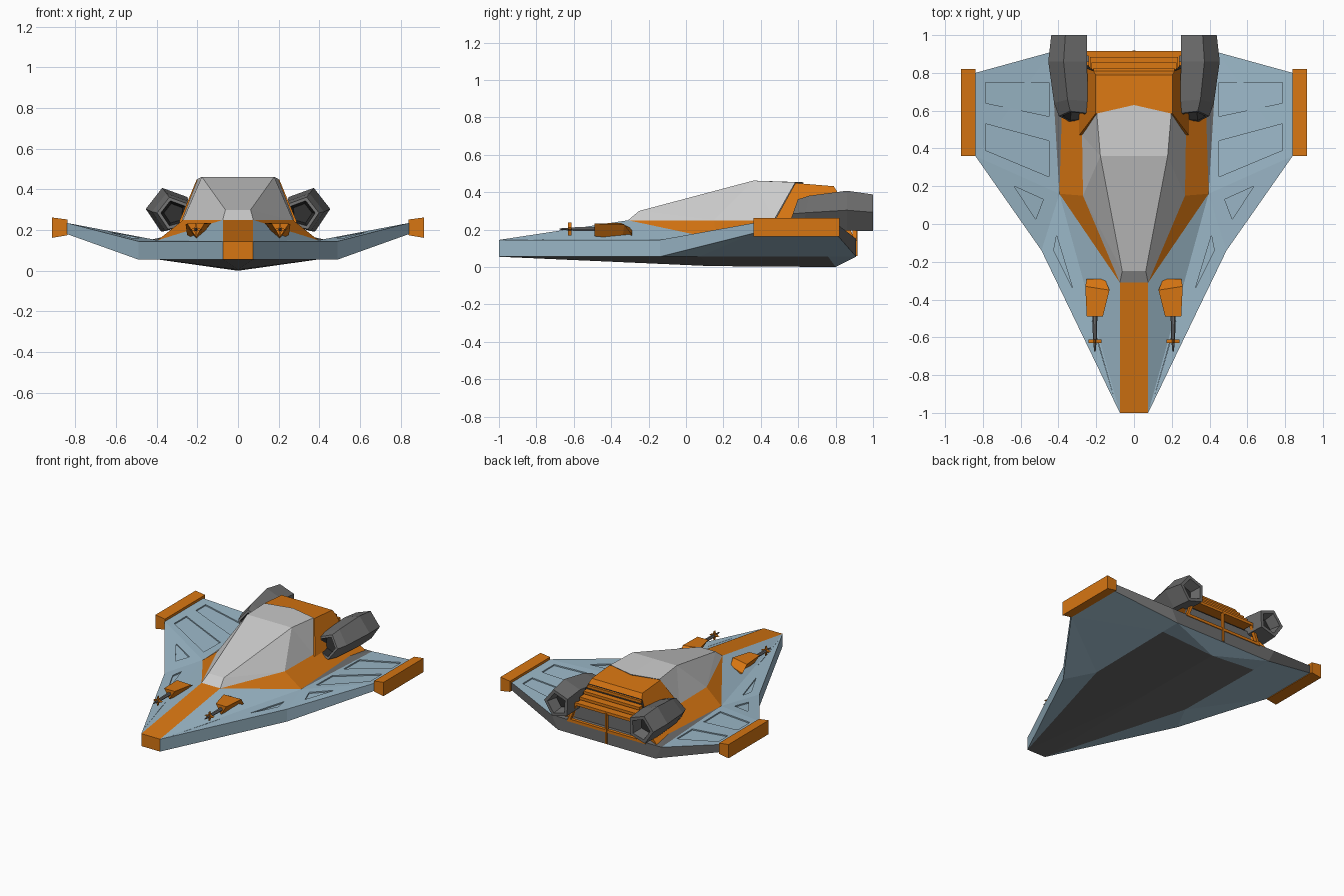
import bpy, bmesh
from math import sin, cos, radians
from mathutils import Vector
from mathutils.bvhtree import BVHTree

if "Cube" in bpy.data.objects:
    bpy.data.objects.remove(bpy.data.objects["Cube"])


def material(name, r, g, b):
    m = bpy.data.materials.new(name)
    m.use_nodes = True
    m.diffuse_color = (r, g, b, 1)
    m.node_tree.nodes["Principled BSDF"].inputs["Base Color"].default_value = (r, g, b, 1)
    return m


BLUE = material("pale blue", 0.33, 0.48, 0.58)
ORANGE = material("orange", 0.68, 0.18, 0.006)
GREY = material("mid grey", 0.15, 0.15, 0.15)
GLASS = material("light grey", 0.6, 0.6, 0.6)
DARK = material("dark grey", 0.025, 0.025, 0.025)


def build(name, faces, mats):
    """Make an object from (points, material slot) faces, mirrored across x = 0."""
    bm = bmesh.new()
    for points, slot in faces:
        for side in (1, -1):
            f = bm.faces.new([bm.verts.new((side * x, y, z)) for x, y, z in points])
            f.material_index = slot
            if side < 0:
                f.normal_flip()
    bmesh.ops.remove_doubles(bm, verts=bm.verts, dist=0.0005)
    bmesh.ops.recalc_face_normals(bm, faces=bm.faces)
    mesh = bpy.data.meshes.new(name)
    bm.to_mesh(mesh)
    bm.free()
    for m in mats:
        mesh.materials.append(m)
    ob = bpy.data.objects.new(name, mesh)
    bpy.context.collection.objects.link(ob)
    return ob


def named(points, table):
    """Turn 'A B C' face strings, grouped by slot, into faces."""
    return [([points[k] for k in f.split()], slot)
            for slot, group in table.items() for f in group.split(",")]


def loft(rings, slots=None):
    """Skin a list of equal rings and cap both ends."""
    slots = slots or [0] * (len(rings) + 1)
    faces = [(rings[0], slots[0]), (rings[-1], slots[-1])]
    for a, b, s in zip(rings, rings[1:], slots[1:]):
        for i in range(len(a)):
            j = (i + 1) % len(a)
            faces.append(([a[i], a[j], b[j], b[i]], s))
    return faces


def ring(n, x, y, z, r, start=0, tilt=0):
    angles = [radians(start + 360 * i / n) for i in range(n)]
    return [(x + r * cos(a), y + tilt * r * sin(a), z + r * sin(a)) for a in angles]


def box(x0, x1, y0, y1, z0, z1):
    return loft([[(x0, y, z0), (x1, y, z0), (x1, y, z1), (x0, y, z1)] for y in (y0, y1)])


# Hull: half of the wedge and swept wings
H = dict(n0=(0, -1, .145), n=(.075, -1, .145), nb0=(0, -1, .055), nb=(.075, -1, .055),
         c0=(0, -.31, .25), c=(.075, -.31, .25), s=(.395, .16, .15),
         m=(.49, -.14, .145), mb=(.49, -.14, .055),
         t=(.84, .36, .235), tb=(.84, .36, .18), u=(.84, .8, .235), ub=(.84, .8, .18),
         r=(.44, .91, .15), r0=(0, .91, .15), rb=(.39, .91, .055), rb0=(0, .91, .055),
         g=(.38, .07, .055), b=(.39, .76, .055), k=(0, .13, .005), e=(0, .8, 0))
hull = build("hull", named(H, {
    0: "n c s,n s m,m s t,s r t,r u t,n m mb nb,m t tb mb,t u ub tb,"
       "nb mb g,mb tb g,g tb b,tb ub b,ub rb b,b rb e,rb rb0 e",
    1: "n0 n c c0,n0 n nb nb0",
    2: "c0 c s,c0 s r,c0 r r0,u r rb ub,r r0 rb0 rb,nb0 nb k,nb g k,g b k,k b e"}),
    [BLUE, ORANGE, GREY])

# Recessed wing panels, cut to follow the surface
bm = bmesh.new()
bm.from_mesh(hull.data)
tree = BVHTree.FromBMesh(bm)
bm.free()
panels = [[(.45, .75), (.785, .75), (.785, .64), (.45, .57)],
          [(.45, .44), (.785, .53), (.785, .39), (.45, .25)],
          [(.48, .13), (.635, .2), (.52, .025)],
          [(.41, -.06), (.425, -.14), (.325, -.34)],
          [(.1, -.94), (.205, -.58), (.225, -.5)]]
cuts = []
for panel in panels:
    hits = [tree.ray_cast(Vector((x, y, 1)), Vector((0, 0, -1)))[0] for x, y in panel]
    cuts += loft([[(p.x, p.y, p.z + d) for p in hits] for d in (-.009, .04)])
cutter = build("panel_cutter", cuts, [BLUE])
cutter.hide_render = True
mod = hull.modifiers.new("panels", "BOOLEAN")
mod.operation, mod.solver, mod.object = "DIFFERENCE", "EXACT", cutter
bpy.context.view_layer.update()
carved = bpy.data.meshes.new_from_object(
    hull.evaluated_get(bpy.context.evaluated_depsgraph_get()))
hull.modifiers.clear()
hull.data = carved
bpy.data.objects.remove(cutter)

# Shoulders around the cockpit
S = dict(c0=(0, -.31, .25), c=(.075, -.31, .25), i=(.27, .15, .25), j=(.27, .86, .25),
         j0=(0, .86, .25), s=(.395, .16, .15), q=(.395, .9, .15), q0=(0, .86, .14),
         p=(.3, .86, .14), d0=(0, -.31, .2))
build("shoulders", named(S, {
    0: "c s i,i s q j,c0 c i,c0 i j j0,q j p,c0 c d0,c s d0,d0 s p,s q p,d0 p q0",
    1: "j j0 q0 p"}), [ORANGE, GREY])

# Canopy
C = dict(a0=(0, -.31, .25), a=(.075, -.31, .25), f0=(0, -.25, .3), f=(.062, -.25, .3),
         i=(.27, .15, .25), j=(.275, .47, .25), t0=(0, .36, .462), t=(.178, .36, .462),
         r=(.197, .585, .453), r0=(0, .63, .453), j0=(0, .47, .25))
build("canopy", named(C, {
    0: "a0 a f f0,a i f,f i t,i j t,t j r,f0 f t t0,t0 t r r0,a0 a i j j0,j0 j r r0"}), [GLASS])

# Engine deck behind the canopy
D = dict(a0=(0, .47, .24), a=(.29, .47, .24), b0=(0, .585, .449), b=(.203, .585, .449),
         c0=(0, .79, .432), c=(.203, .79, .432), e0=(0, .81, .4), e=(.215, .81, .4),
         g0=(0, .84, .24), g=(.29, .84, .24))
build("rear_deck", named(D, {
    0: "a0 a b b0,b0 b c c0,c0 c e e0,a b c e g,a0 a g g0", 1: "e0 e g g0"}), [ORANGE, DARK])

# Stepped slats at the back
slats = []
for i in range(4):
    y, z, w = .825 + .03 * i, .385 - .034 * i, .215 + .009 * i
    slats += loft([[(x, .78, z - .008), (x, y, z - .012), (x, y, z + .008), (x, .78, z + .012)]
                   for x in (0, w)])
build("rear_slats", slats, [ORANGE])

# Frame over the rear recess
frame = box(0, .31, .89, .915, .14, .16) + box(0, .007, .9, .918, .06, .28)
frame += loft([[(x, .89, z), (x + .02, .89, z), (x + .02, .915, z), (x, .915, z)]
               for x, z in ((.295, .14), (.235, .29))])
build("rear_frame", frame, [ORANGE])

# Five-sided engines with hollow intake and nozzle
stations = [(.62, .315, .282, .05, .3), (.57, .315, .282, .065, .35), (.57, .315, .282, .083, .35),
            (.64, .325, .287, .098, .2), (.86, .342, .3, .112, 0), (1, .335, .289, .103, 0),
            (1, .335, .289, .076, 0), (.92, .335, .289, .06, 0)]
build("engines", loft([ring(5, x, y, z, r, 2, t) for y, x, z, r, t in stations],
                      [1, 1, 0, 0, 0, 0, 0, 0, 1]), [GREY, DARK])

# Wing tip blocks
build("wing_tips", loft([[(x, .36, a), (x, .82, a), (x, .82, b), (x, .36, b)]
                         for x, a, b in ((.838, .175, .252), (.915, .162, .262))]), [ORANGE])

# Gun pods, barrels and pointed cross guards
build("gun_pods", loft([
    [(.165, -.49, .232), (.25, -.49, .232), (.207, -.49, .165)],
    [(.13, -.35, .236), (.258, -.33, .228), (.2, -.34, .15)],
    [(.155, -.29, .205), (.25, -.29, .175), (.2, -.29, .15)]]), [ORANGE])
build("gun_barrels", loft([ring(6, .207, y, .203, r) for y, r in
                           ((-.48, .013), (-.6, .011), (-.675, .004))]), [GREY])
guards = []
for dx, dz in ((.034, .009), (.009, .034)):
    diamond = [(.207 + dx, .203), (.207, .203 + dz), (.207 - dx, .203), (.207, .203 - dz)]
    guards += loft([[(x, y, z) for x, z in diamond] for y in (-.63, -.612)])
build("gun_guards", guards, [ORANGE])
